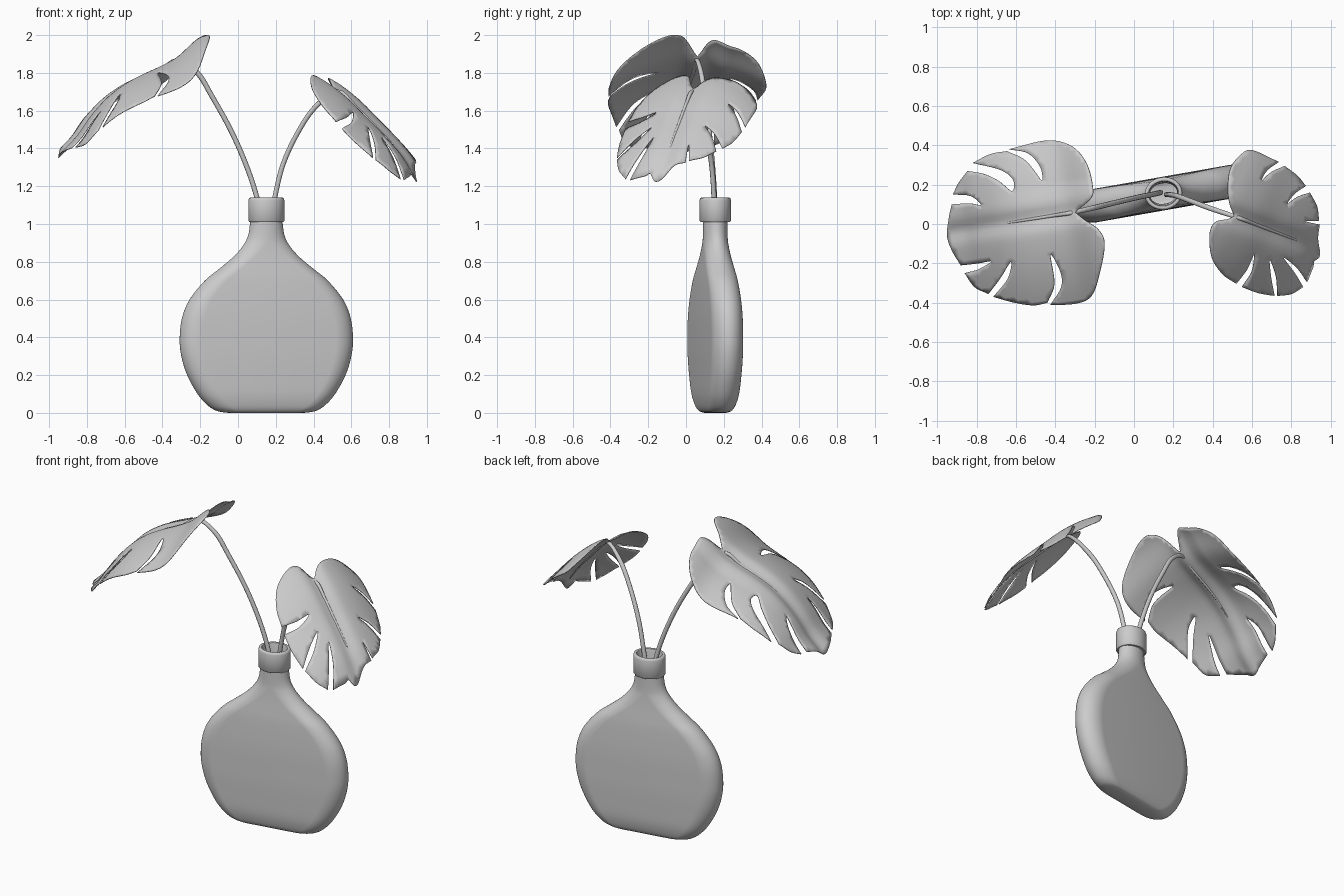
import bpy, bmesh, math
from mathutils import Vector, Matrix
from mathutils.geometry import delaunay_2d_cdt

if "Cube" in bpy.data.objects:
    bpy.data.objects.remove(bpy.data.objects["Cube"])


def spline(pts, steps):
    """Catmull-Rom through points of any dimension."""
    pts = [Vector(p) for p in pts]
    p = [2 * pts[0] - pts[1]] + pts + [2 * pts[-1] - pts[-2]]
    out = []
    for i in range(1, len(p) - 2):
        a, b, c, d = p[i - 1:i + 3]
        for k in range(steps):
            t = k / steps
            out.append(0.5 * (2 * b + (c - a) * t + (2 * a - 5 * b + 4 * c - d) * t * t
                              + (3 * b - a - 3 * c + d) * t ** 3))
    return out + [pts[-1]]


def finish(name, bm, angle):
    me = bpy.data.meshes.new(name)
    bm.to_mesh(me)
    bm.free()
    ob = bpy.data.objects.new(name, me)
    bpy.context.collection.objects.link(ob)
    bpy.ops.object.select_all(action='DESELECT')
    ob.select_set(True)
    bpy.context.view_layer.objects.active = ob
    bpy.ops.object.shade_smooth_by_angle(angle=math.radians(angle))
    return ob


def loft(name, rows, cap=False, n=64):
    """Stack of rounded-slab rings: (height, half width, half depth)."""
    bm = bmesh.new()
    rings = []
    for z, w, d in rows:
        rx = min(w, 0.11)
        ring = []
        for i in range(n):
            a = 2 * math.pi * (i + 0.5) / n
            x = math.copysign(w - rx, math.cos(a)) + rx * math.cos(a)
            ring.append(bm.verts.new((x, d * math.sin(a), z)))
        rings.append(ring)
    for r, s in zip(rings, rings[1:]):
        for i in range(n):
            j = (i + 1) % n
            bm.faces.new((r[i], r[j], s[j], s[i]))
    if cap:
        bm.faces.new(rings[0][::-1])
    bm.transform(Matrix.Translation((0.15, 0.155, 0)) @ Matrix.Rotation(math.radians(10), 4, 'Z'))
    return finish(name, bm, 50)


# Flat flask body
body = spline([(0.003, .23, .045), (.012, .27, .058), (.04, .315, .07), (.1, .369, .08), (.2, .425, .083),
               (.3, .456, .085), (.39, .465, .085), (.5, .453, .085), (.6, .412, .083), (.7, .33, .08),
               (.76, .256, .076), (.82, .183, .071), (.88, .128, .067), (.94, .097, .064), (1.02, .085, .063)], 4)
loft("vase_body", [(0, .2, .035)] + [tuple(p) for p in body], cap=True)

# Collar with open mouth
loft("vase_collar", [(1.01, .08, .06), (1.01, .09, .077), (1.018, .096, .083), (1.125, .096, .083),
                     (1.137, .092, .079), (1.14, .085, .072), (1.137, .077, .064), (1.125, .073, .06),
                     (1.0, .07, .053), (.9, .08, .052)])


class Leaf:
    """Split leaf: outline seen from above, draped on an arching, drooping surface."""

    def __init__(self, origin, angle, arch, droop, tilt, strokes):
        self.o = Vector(origin)
        self.d = Vector((math.cos(angle), math.sin(angle)))
        self.n = Vector((-self.d.y, self.d.x))
        self.arch, self.droop, self.tilt, self.strokes = spline(arch, 8), droop, tilt, strokes

    def point(self, p):
        q = Vector(p) - self.o
        t, v = q.dot(self.d), q.dot(self.n)
        a = self.arch
        k = next((i for i in range(1, len(a) - 1) if a[i].x > t), len(a) - 1)
        f = (t - a[k - 1].x) / (a[k].x - a[k - 1].x)
        z = a[k - 1].y + f * (a[k].y - a[k - 1].y)
        z -= self.droop[v < 0] * v * v + 0.03 * math.exp(-(v / 0.045) ** 2)
        z -= self.tilt * min(1, max(0, -v / 0.15)) * min(1, max(0, 1 - t / 0.5))
        return Vector((p[0], p[1], z))

    def along(self, t):
        return self.point(self.o + self.d * t)

    def build(self, name):
        # each stroke is smooth, joins between strokes stay pointed
        outline, last = [], self.strokes[-1][-1]
        for s in self.strokes:
            outline += spline([last] + s, 5)[:-1]
            last = s[-1]
        n = len(outline)
        grid = [self.o + self.d * (i * 0.022) + self.n * (j * 0.022)
                for i in range(-10, 36) for j in range(-24, 25)]
        grid = [g for g in grid if min((g - p).length_squared for p in outline) > 0.012 ** 2]
        vs, _, fs, *_ = delaunay_2d_cdt(outline + grid, [], [list(range(n))], 1, 1e-5)
        bm = bmesh.new()
        verts = [bm.verts.new(self.point(v)) for v in vs]
        for f in fs:
            bm.faces.new([verts[i] for i in f])
        bmesh.ops.delete(bm, geom=[v for v in bm.verts if not v.link_faces], context='VERTS')
        ob = finish(name, bm, 60)
        mod = ob.modifiers.new("thickness", 'SOLIDIFY')
        mod.thickness, mod.offset = 0.005, 0


# Outlines: rim and slit strokes alternate, going round from the stem notch
left = Leaf((-.30, .06), math.radians(189),
            [(-.15, 2.03), (-.07, 1.98), (.03, 1.89), (.12, 1.84), (.23, 1.79), (.32, 1.74), (.41, 1.67),
             (.5, 1.57), (.57, 1.47), (.68, 1.36)], (.65, .65), .05, [
    [(-.22, .13), (-.21, .19), (-.24, .305), (-.315, .395), (-.44, .425), (-.635, .38)],
    [(-.54, .36), (-.477, .29), (-.467, .22), (-.51, .275), (-.56, .33), (-.645, .37)],
    [(-.73, .355), (-.82, .31)],
    [(-.68, .275), (-.615, .225), (-.62, .167), (-.69, .22), (-.765, .255), (-.845, .27)],
    [(-.89, .21), (-.92, .15)],
    [(-.83, .142), (-.777, .097), (-.84, .105), (-.925, .10)],
    [(-.94, .035), (-.95, -.06), (-.925, -.135), (-.88, -.21)],
    [(-.79, -.2), (-.725, -.19), (-.79, -.23), (-.86, -.25)],
    [(-.81, -.32), (-.74, -.355)],
    [(-.68, -.275), (-.625, -.19), (-.64, -.275), (-.715, -.37)],
    [(-.605, -.40), (-.51, -.413), (-.44, -.40)],
    [(-.405, -.305), (-.425, -.155), (-.375, -.24), (-.37, -.32), (-.425, -.41)],
    [(-.30, -.405), (-.215, -.365), (-.17, -.23), (-.15, -.10), (-.18, -.03), (-.25, .02), (-.30, .06)]])

right = Leaf((.51, .04), math.radians(-21),
             [(-.15, 1.83), (-.08, 1.79), (0, 1.745), (.1, 1.67), (.2, 1.575), (.3, 1.48), (.4, 1.37),
              (.48, 1.24), (.55, 1.12)], (1.3, 1.0), 0, [
    [(.487, .10), (.477, .18), (.49, .28), (.54, .35), (.60, .375), (.735, .315)],
    [(.675, .27), (.65, .223), (.70, .265), (.765, .295)],
    [(.83, .245), (.873, .193)],
    [(.815, .152), (.777, .10), (.83, .137), (.893, .16)],
    [(.93, .09), (.94, .015)],
    [(.87, .015), (.943, -.003)],
    [(.935, -.075), (.945, -.16), (.915, -.19), (.91, -.22), (.88, -.295)],
    [(.83, -.225), (.76, -.17), (.815, -.245), (.86, -.32)],
    [(.80, -.355), (.73, -.365)],
    [(.722, -.265), (.69, -.18), (.697, -.27), (.715, -.365)],
    [(.63, -.35), (.55, -.32)],
    [(.60, -.24), (.61, -.155), (.575, -.23), (.52, -.303)],
    [(.45, -.255), (.395, -.17), (.385, -.05), (.415, .01), (.477, .025), (.51, .04)]])

left.build("leaf_left")
right.build("leaf_right")


def stem(name, path, leaf):
    """Tube rising from the vase, tapering out along the leaf midrib."""
    pts = [(*p, 0.0135) for p in path]
    pts += [(*leaf.along(t), r) for t, r in ((.02, .011), (.12, .009), (.22, .008), (.32, .006), (.42, .003))]
    pts = spline(pts, 5)
    cu = bpy.data.curves.new(name, 'CURVE')
    cu.dimensions, cu.bevel_depth, cu.bevel_resolution, cu.use_fill_caps = '3D', 1.0, 3, True
    sp = cu.splines.new('POLY')
    sp.points.add(len(pts) - 1)
    for q, p in zip(sp.points, pts):
        q.co = (p[0], p[1], p[2], 1)
        q.radius = p[3]
    sp.use_smooth = True
    bpy.context.collection.objects.link(bpy.data.objects.new(name, cu))


stem("stem_left", [(.135, .16, .95), (.10, .152, 1.14), (.04, .14, 1.32), (-.04, .122, 1.5),
                   (-.14, .098, 1.68), (-.215, .08, 1.8)], left)
stem("stem_right", [(.165, .15, .95), (.195, .148, 1.14), (.24, .135, 1.32), (.32, .105, 1.49),
                    (.41, .072, 1.62)], right)
